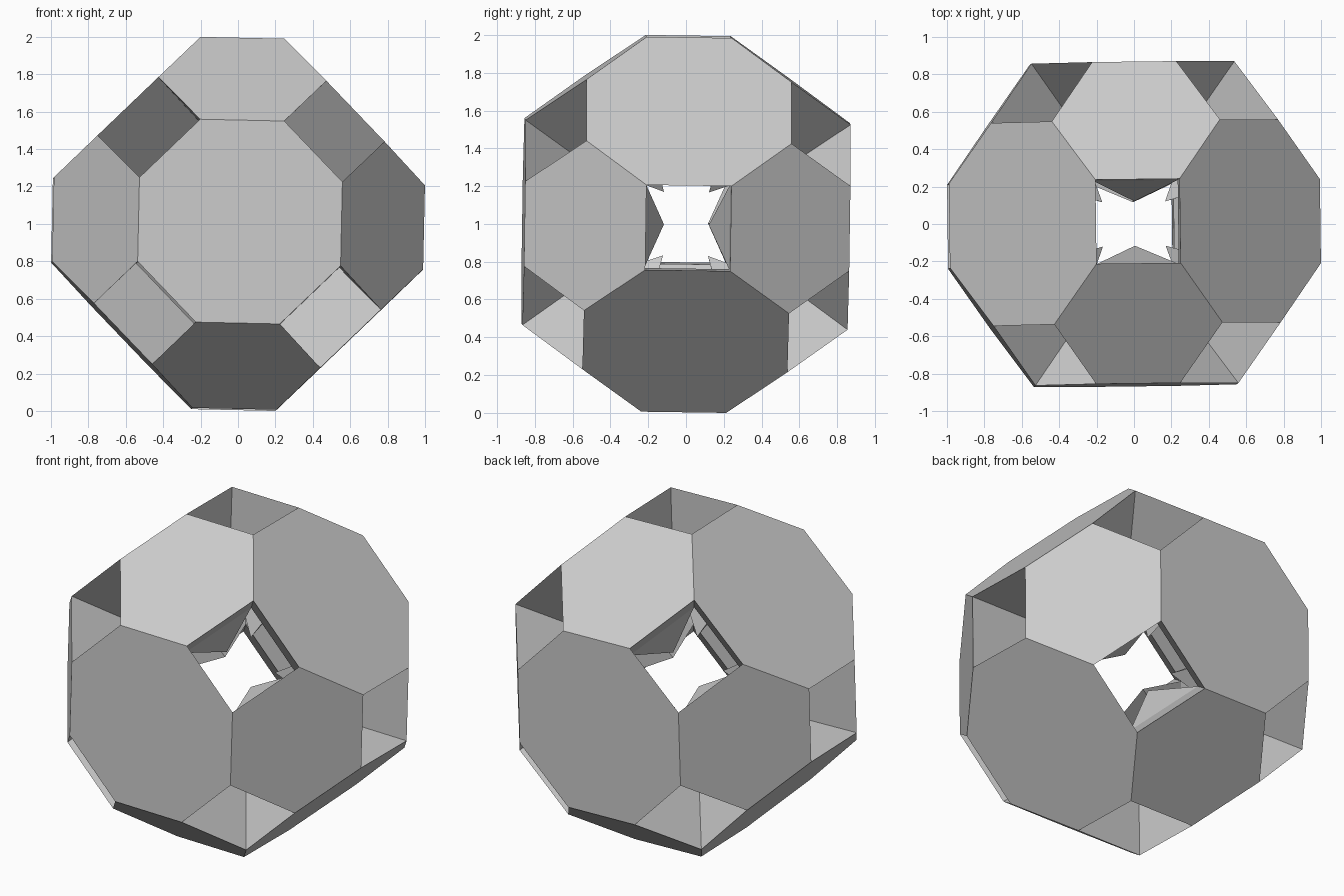
import bpy, bmesh, math
from itertools import permutations, product
from mathutils import Vector, Matrix

cube = bpy.data.objects.get("Cube")
if cube:
    bpy.data.objects.remove(cube, do_unlink=True)

A = 0.4495                      # edge length shared by every regular face
R2 = math.sqrt(2)


def signed_perms(base):
    """All distinct sign changes and orderings of a coordinate triple."""
    pts = {tuple(round(s * c, 6) for s, c in zip(signs, p))
           for p in permutations(base) for signs in product((-1, 1), repeat=3)}
    return [Vector(p) for p in sorted(pts)]


def face_ring(points, n):
    """Points lying furthest along n, ordered counter-clockwise around n."""
    top = max(p.dot(n) for p in points)
    ring = [p for p in points if top - p.dot(n) < 1e-3]
    u = n.orthogonal().normalized()
    w = n.cross(u)
    return sorted(ring, key=lambda p: math.atan2(p.dot(w), p.dot(u)))


# Outer truncated cuboctahedron and inner rhombicuboctahedron corners
outer = signed_perms((0.5, 0.5 + R2 / 2, 0.5 + R2))
inner = signed_perms((0.5, 0.5, 0.5 + R2 / 2))
axes = [d.normalized() for d in signed_perms((0, 0, 1))]
edges = [d.normalized() for d in signed_perms((0, 1, 1))]
corners = [d.normalized() for d in signed_perms((1, 1, 1))]

bm = bmesh.new()


def add_face(points):
    bm.faces.new([bm.verts.new(p) for p in points])


# Octagons outside, square walls of the central cavity inside
for n in axes:
    add_face(face_ring(outer, n))
    add_face(reversed(face_ring(inner, n)))

# Hexagons outside, tetrahedral spikes pointing into the cavity
for n in corners:
    add_face(face_ring(outer, n))
    tri = face_ring(inner, n)
    apex = n * (tri[0].dot(n) - math.sqrt(2 / 3))
    for i in range(3):
        add_face((tri[(i + 1) % 3], tri[i], apex))

# Twelve cubic tunnels joining the outside to the cavity
for n in edges:
    mouth = face_ring(outer, n)
    for i in range(4):
        a, b = mouth[i], mouth[(i + 1) % 4]
        add_face((a, b, b - n, a - n))

bmesh.ops.remove_doubles(bm, verts=bm.verts, dist=1e-3)
bmesh.ops.recalc_face_normals(bm, faces=bm.faces)

# Stand it on an edge-tunnel with a slight tilt
tilt = (Matrix.Rotation(0.0125, 4, 'Z') @ Matrix.Rotation(-0.0145, 4, 'X')
        @ Matrix.Rotation(math.radians(45) + 0.0218, 4, 'Y'))
bm.transform(tilt @ Matrix.Scale(A, 4))
low = min(v.co.z for v in bm.verts)
bm.transform(Matrix.Translation((0, 0, -low)))

mesh = bpy.data.meshes.new("tunnelled_polyhedron")
bm.to_mesh(mesh)
bm.free()

# Plain grey material
grey = bpy.data.materials.new("plain_grey")
grey.use_nodes = True
colour = (0.6, 0.6, 0.6, 1)
grey.diffuse_color = colour
grey.node_tree.nodes["Principled BSDF"].inputs["Base Color"].default_value = colour
mesh.materials.append(grey)

obj = bpy.data.objects.new("tunnelled_polyhedron", mesh)
bpy.context.collection.objects.link(obj)
